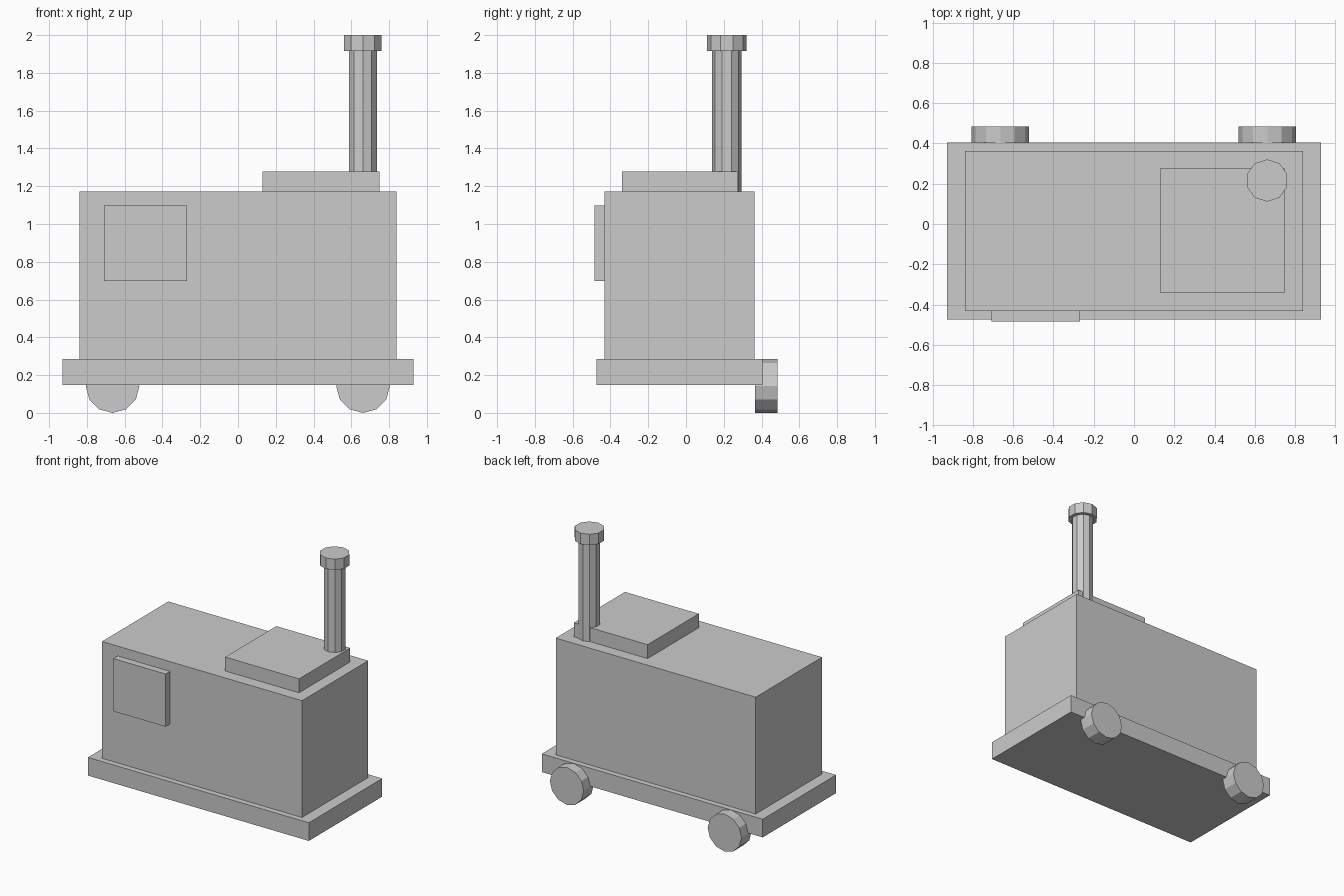
import bpy
from math import radians

if "Cube" in bpy.data.objects:
    bpy.data.objects.remove(bpy.data.objects["Cube"])


def box(name, x, y, z):
    """Box from (min, max) ranges on each axis."""
    bpy.ops.mesh.primitive_cube_add(size=1)
    ob = bpy.context.object
    ob.name = name
    for v in ob.data.vertices:
        v.co = [r[0] if c < 0 else r[1] for c, r in zip(v.co, (x, y, z))]
    return ob


def prism(name, sides, radius, depth, centre, rotation=(0, 0, 0)):
    """Low-poly cylinder, flat shaded."""
    bpy.ops.mesh.primitive_cylinder_add(vertices=sides, radius=radius, depth=depth,
                                        location=centre, rotation=rotation)
    bpy.context.object.name = name
    return bpy.context.object


# Chassis plate and main housing
box("base_plate", (-0.928, 0.928), (-0.475, 0.405), (0.147, 0.285))
box("housing", (-0.84, 0.84), (-0.432, 0.363), (0.285, 1.172))

# Raised panel on the front and cover on the roof
box("front_panel", (-0.709, -0.269), (-0.485, -0.432), (0.698, 1.098))
box("roof_cover", (0.13, 0.75), (-0.339, 0.275), (1.172, 1.278))

# Exhaust stack with cap
top, cap_z, foot = 2.0, 1.917, 1.172
px, py = 0.661, 0.216
prism("exhaust_pipe", 10, 0.078, cap_z - foot, (px, py, (cap_z + foot) / 2))
prism("exhaust_cap", 10, 0.105, top - cap_z, (px, py, (top + cap_z) / 2))

# Pair of wheels on the back edge
for side, x in (("left", -0.664), ("right", 0.662)):
    prism(side + "_wheel", 12, 0.142, 0.12, (x, 0.425, 0.142), (radians(90), 0, 0))
